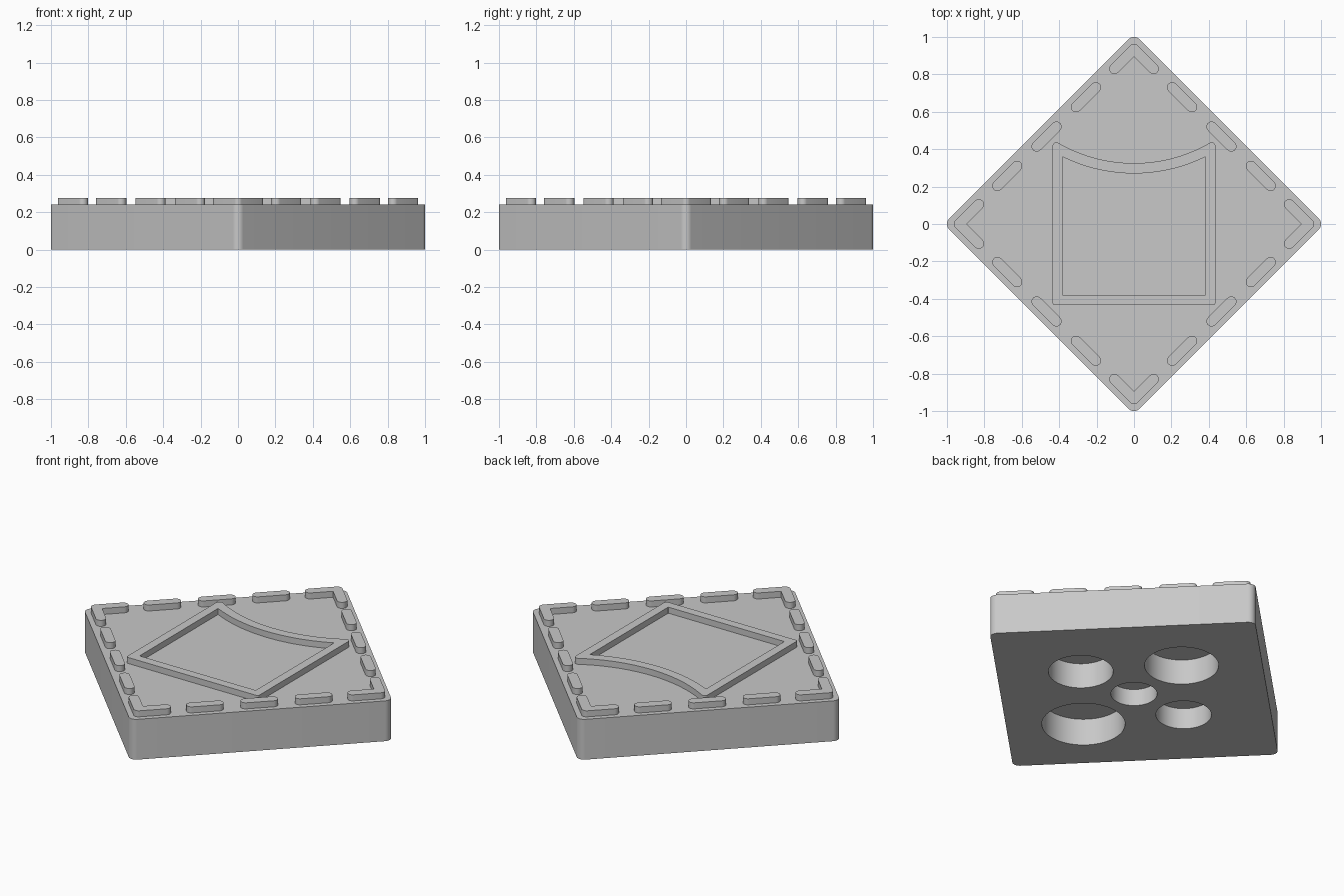
import bpy, bmesh, math
from mathutils import Vector, Matrix

if "Cube" in bpy.data.objects:
    bpy.data.objects.remove(bpy.data.objects["Cube"])

BODY_TOP, RELIEF_TOP = 0.24, 0.276

grey = bpy.data.materials.new("plain grey")
grey.diffuse_color = (0.58, 0.58, 0.58, 1)
grey.use_nodes = True
grey.node_tree.nodes["Principled BSDF"].inputs["Base Color"].default_value = grey.diffuse_color


def outline(corners, segs=8):
    """Turn (x, y, radius) corners into a filleted loop of points."""
    loop = []
    for i, (x, y, r) in enumerate(corners):
        p = Vector((x, y))
        if r == 0:
            loop.append(p)
            continue
        u = (Vector(corners[i - 1][:2]) - p).normalized()
        v = (Vector(corners[(i + 1) % len(corners)][:2]) - p).normalized()
        half = math.acos(max(-1, min(1, u.dot(v)))) / 2
        c = p + (u + v).normalized() * (r / math.sin(half))
        s = p + u * (r / math.tan(half)) - c
        e = p + v * (r / math.tan(half)) - c
        a0 = math.atan2(s.y, s.x)
        da = (math.atan2(e.y, e.x) - a0 + math.pi) % (2 * math.pi) - math.pi
        for k in range(segs + 1):
            a = a0 + da * k / segs
            loop.append(c + Vector((math.cos(a), math.sin(a))) * r)
    return loop


def prism(bm, loop, z0, z1):
    lo = [bm.verts.new((p.x, p.y, z0)) for p in loop]
    hi = [bm.verts.new((p.x, p.y, z1)) for p in loop]
    bm.faces.new(lo)
    bm.faces.new(hi)
    for i in range(len(loop)):
        bm.faces.new((lo[i - 1], lo[i], hi[i], hi[i - 1]))


def finish(name, bm):
    bmesh.ops.recalc_face_normals(bm, faces=bm.faces[:])
    me = bpy.data.meshes.new(name)
    bm.to_mesh(me)
    bm.free()
    me.materials.append(grey)
    ob = bpy.data.objects.new(name, me)
    bpy.context.collection.objects.link(ob)
    return ob


def smooth(ob):
    bpy.ops.object.select_all(action='DESELECT')
    ob.select_set(True)
    bpy.context.view_layer.objects.active = ob
    bpy.ops.object.shade_smooth_by_angle(angle=math.radians(30))


# Tile body: diamond with rounded corners
R = 0.04
C = 1 + R * (math.sqrt(2) - 1)
bm = bmesh.new()
prism(bm, outline([(C, 0, R), (0, C, R), (-C, 0, R), (0, -C, R)]), 0, BODY_TOP)
body = finish("tile_body", bm)

# Five blind round holes in the underside: x, y, radius, depth
holes = [(0, 0, 0.125, 0.10), (-0.35, 0, 0.15, 0.125), (0.375, 0, 0.175, 0.15),
         (0, 0.4, 0.2, 0.15), (0, -0.425, 0.225, 0.16)]
bm = bmesh.new()
for x, y, r, d in holes:
    ring = [Vector((x + r * math.cos(a), y + r * math.sin(a)))
            for a in (2 * math.pi * k / 64 for k in range(64))]
    prism(bm, ring, -0.1, d)
cutter = finish("hole_cutter", bm)
cutter.hide_render = True
mod = body.modifiers.new("holes", 'BOOLEAN')
mod.operation = 'DIFFERENCE'
mod.solver = 'EXACT'
mod.object = cutter
bpy.context.view_layer.objects.active = body
bpy.ops.object.modifier_apply(modifier=mod.name)
bpy.data.objects.remove(cutter)
smooth(body)

# Raised border: straight dashes and corner chevrons, repeated on four sides
W = 0.028            # half width
LINE = 0.935         # |x| + |y| of the dash centre line
ARM = 0.105          # chevron arm length along x
d = Vector((1, -1)).normalized()
n = Vector((1, 1)).normalized()
cap = W * 0.995


def dash(cx):
    c = Vector((cx, LINE - cx))
    h = ARM / math.sqrt(2) + W
    pts = [c + d * s * h + n * t * W for s, t in ((-1, -1), (1, -1), (1, 1), (-1, 1))]
    return outline([(p.x, p.y, cap) for p in pts])


def chevron():
    end = Vector((ARM, LINE - ARM)) + d * W
    a, b = end + n * W, end - n * W
    k = W * math.sqrt(2)
    return outline([(0, LINE + k, W), (a.x, a.y, cap), (b.x, b.y, cap), (0, LINE - k, 0),
                    (-b.x, b.y, cap), (-a.x, a.y, cap)])


dashes, chevrons = bmesh.new(), bmesh.new()
for q in range(4):
    rot = Matrix.Rotation(q * math.pi / 2, 2)
    for cx in (0.257, LINE / 2, LINE - 0.257):
        prism(dashes, [rot @ p for p in dash(cx)], BODY_TOP - 0.01, RELIEF_TOP)
    prism(chevrons, [rot @ p for p in chevron()], BODY_TOP - 0.01, RELIEF_TOP)
smooth(finish("border_dashes", dashes))
smooth(finish("corner_chevrons", chevrons))


# Raised frame: square with a concave arc along its top side
def frame_loop(half, bottom, arc_r, r_top, r_low):
    cy, steps = 1.134, 18
    pts = [(-half, bottom, r_low), (half, bottom, r_low)]
    for k in range(steps + 1):
        x = half * (1 - 2 * k / steps)
        pts.append((x, cy - math.sqrt(arc_r ** 2 - x * x), r_top if k in (0, steps) else 0))
    return outline(pts)


outer = frame_loop(0.435, -0.432, 0.809, 0.02, 0.01)
inner = frame_loop(0.383, -0.38, 0.864, 0.003, 0.003)
bm = bmesh.new()
rings = [[bm.verts.new((p.x, p.y, z)) for p in loop]
         for loop, z in ((outer, BODY_TOP - 0.01), (outer, RELIEF_TOP),
                         (inner, RELIEF_TOP), (inner, BODY_TOP - 0.01))]
for j in range(4):
    a, b = rings[j - 1], rings[j]
    for i in range(len(a)):
        bm.faces.new((a[i - 1], a[i], b[i], b[i - 1]))
smooth(finish("curved_frame", bm))
